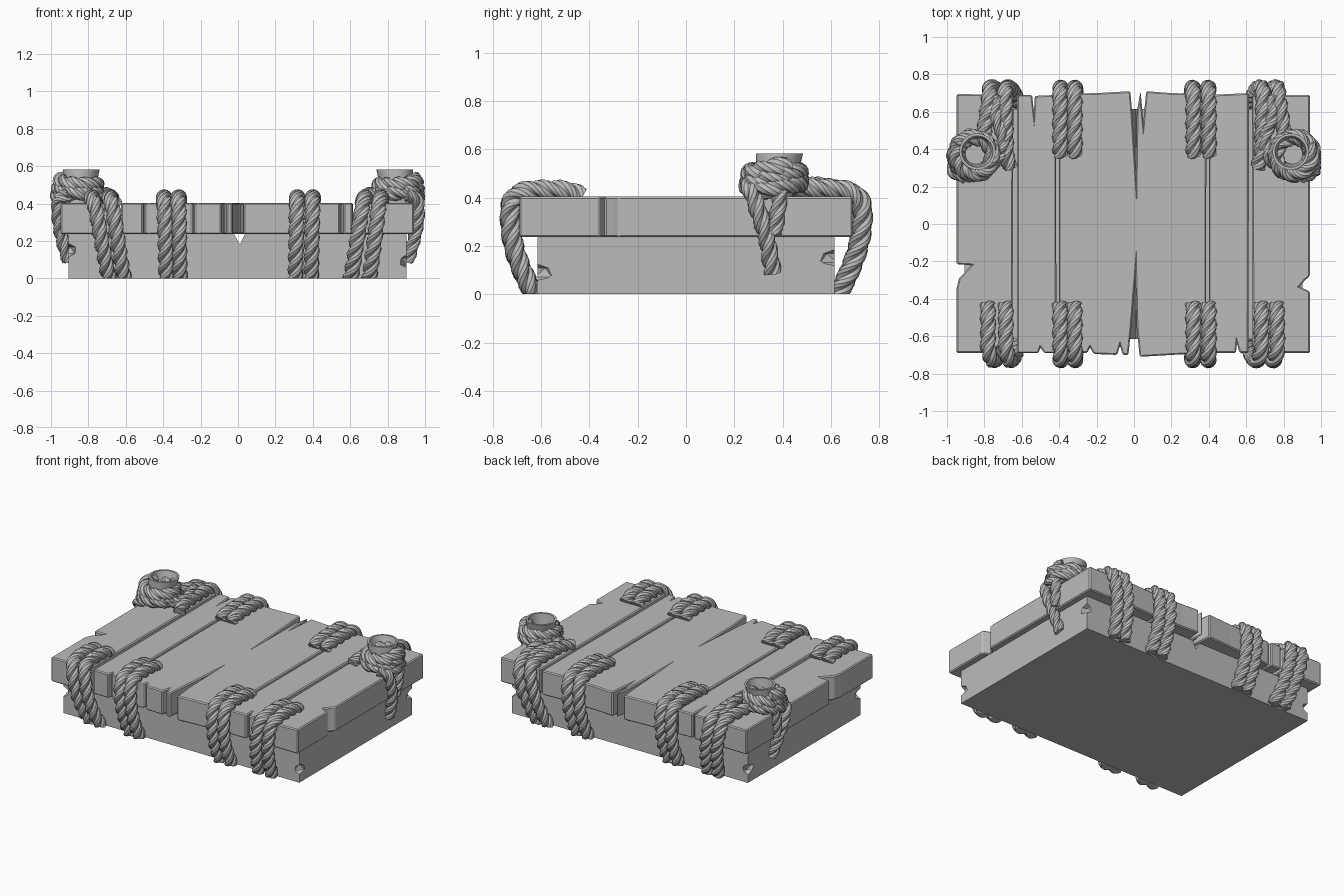
import bpy, bmesh, math
from mathutils import Vector, Matrix

cube = bpy.data.objects.get("Cube")
if cube:
    bpy.data.objects.remove(cube, do_unlink=True)

grey = bpy.data.materials.new("weathered grey")
grey.use_nodes = True
grey.diffuse_color = (0.5, 0.5, 0.5, 1)
grey.node_tree.nodes["Principled BSDF"].inputs["Base Color"].default_value = (0.5, 0.5, 0.5, 1)


def finish(bm, name, smooth=None):
    bmesh.ops.recalc_face_normals(bm, faces=bm.faces)
    mesh = bpy.data.meshes.new(name)
    bm.to_mesh(mesh)
    bm.free()
    mesh.materials.append(grey)
    obj = bpy.data.objects.new(name, mesh)
    bpy.context.collection.objects.link(obj)
    if smooth:
        bpy.ops.object.select_all(action='DESELECT')
        obj.select_set(True)
        bpy.context.view_layer.objects.active = obj
        bpy.ops.object.shade_smooth_by_angle(angle=math.radians(smooth))
    return obj


def prism(name, outline, start, depth, bevel=0.007):
    """Extrude a closed outline of 3D points by the depth vector."""
    bm = bmesh.new()
    face = bm.faces.new([bm.verts.new(Vector(p) + Vector(start)) for p in outline])
    top = bmesh.ops.extrude_face_region(bm, geom=[face])
    bmesh.ops.translate(bm, vec=depth,
                        verts=[g for g in top["geom"] if isinstance(g, bmesh.types.BMVert)])
    obj = finish(bm, name)
    if bevel:
        mod = obj.modifiers.new("worn edges", 'BEVEL')
        mod.width, mod.segments = bevel, 1
        mod.limit_method, mod.angle_limit = 'ANGLE', math.radians(50)
    return obj


def plank(name, points):
    return prism(name, [(x, y, 0) for x, y in points], (0, 0, 0.236), (0, 0, 0.168))


# Lower block with a split along the top
half = [(-0.905, 0), (0.9, 0), (0.9, 0.234), (0.035, 0.234), (0.01, 0.18), (-0.02, 0.234), (-0.905, 0.234)]
base = prism("lower_block", [(x, 0, z) for x, z in half], (0, -0.615, 0), (0, 1.23, 0), 0)

# Chipped corners of the lower block
bm = bmesh.new()
for sx in (-1, 1):
    for sy in (-1, 1):
        spot = Matrix.Translation((sx * 0.91, sy * 0.625, 0.12 + 0.03 * sx * sy))
        size = Matrix.Diagonal((0.05, 0.08, 0.04, 1))
        bmesh.ops.create_icosphere(bm, subdivisions=1, radius=1, matrix=spot @ size)
cutter = finish(bm, "corner_chip_cutter")
cutter.hide_render = True
cutter.hide_viewport = True
cutter.display_type = 'WIRE'
chip = base.modifiers.new("chipped corners", 'BOOLEAN')
chip.operation, chip.object, chip.solver = 'DIFFERENCE', cutter, 'EXACT'

# Top planks, with nicks and splits in their outlines
plank("outer_plank_right", [(-0.948, -0.69), (-0.74, -0.69), (-0.73, -0.66), (-0.715, -0.69),
                            (-0.65, -0.69), (-0.645, 0.69), (-0.948, 0.695),
                            (-0.948, -0.215), (-0.87, -0.22), (-0.935, -0.29), (-0.948, -0.34)])
plank("inner_plank_right", [(-0.625, -0.69), (-0.51, -0.69), (-0.5, -0.66), (-0.48, -0.69),
                            (-0.415, -0.69), (-0.417, 0.69), (-0.53, 0.685), (-0.535, 0.6),
                            (-0.545, 0.69), (-0.625, 0.69)])
plank("middle_plank", [(-0.402, -0.685), (-0.25, -0.69), (-0.235, -0.66), (-0.215, -0.695),
                       (-0.09, -0.7), (-0.075, -0.65), (-0.06, -0.7), (-0.03, -0.7), (-0.015, -0.56),
                       (0.008, -0.28), (0.014, -0.55), (0.03, -0.71), (0.2, -0.7), (0.385, -0.69),
                       (0.387, 0.695), (0.2, 0.7), (0.065, 0.71), (0.05, 0.55), (0.035, 0.71),
                       (0.015, 0.6), (0.01, 0.28), (-0.01, 0.6), (-0.02, 0.71), (-0.2, 0.7), (-0.402, 0.695)])
plank("inner_plank_left", [(0.4, -0.69), (0.545, -0.69), (0.55, -0.64), (0.565, -0.69),
                           (0.612, -0.69), (0.615, 0.7), (0.4, 0.69)])
plank("outer_plank_left", [(0.635, -0.69), (0.94, -0.69), (0.94, -0.36), (0.885, -0.335),
                           (0.915, -0.3), (0.94, -0.28), (0.94, 0.69), (0.63, 0.69)])


def spline(points, step=0.012):
    """Even samples along a smooth curve through the points."""
    p = [Vector(q) for q in points]
    p = [p[0] * 2 - p[1]] + p + [p[-1] * 2 - p[-2]]
    out = []
    for a, b, c, d in zip(p, p[1:], p[2:], p[3:]):
        n = max(2, round((c - b).length / step))
        for i in range(n):
            t = i / n
            out.append(0.5 * (2 * b + (c - a) * t + (2 * a - 5 * b + 4 * c - d) * t * t
                              + (3 * b - a - 3 * c + d) * t ** 3))
    return out + [p[-2]]


def rope(name, points, radius=0.043, pitch=0.22, sides=12):
    """Sweep a twisting three-strand section along the path."""
    path = spline(points)
    bm = bmesh.new()
    tangent = (path[1] - path[0]).normalized()
    normal = tangent.orthogonal().normalized()
    rings, run = [], 0
    for i, p in enumerate(path):
        new = (path[min(i + 1, len(path) - 1)] - path[max(i - 1, 0)]).normalized()
        normal = (tangent.rotation_difference(new) @ normal).normalized()
        tangent = new
        side = tangent.cross(normal)
        run += (p - path[i - 1]).length if i else 0
        ring = []
        for k in range(sides):
            a = math.tau * k / sides
            r = radius * (0.7 + 0.32 * abs(math.sin(1.5 * a)))
            b = a + math.tau * run / pitch
            v = p + r * (math.cos(b) * normal + math.sin(b) * side)
            v.z = max(v.z, 0)
            ring.append(bm.verts.new(v))
        rings.append(ring)
    for r0, r1 in zip(rings, rings[1:]):
        for k in range(sides):
            j = (k + 1) % sides
            bm.faces.new((r0[k], r0[j], r1[j], r1[k]))
    bm.faces.new(rings[0])
    bm.faces.new(rings[-1])
    return finish(bm, name, 38)


def lashing(name, x_top, x_low, y_end, sy):
    """Rope from the plank top, over the edge and down to the ground."""
    profile = [(y_end, 0.4), (y_end + 0.05, 0.425), (0.56, 0.432), (0.67, 0.425), (0.722, 0.38),
               (0.726, 0.28), (0.708, 0.18), (0.67, 0.08), (0.628, 0)]
    pts = []
    for i, (y, z) in enumerate(profile):
        t = max(0, (i - 3) / 5)
        pts.append((x_top + (x_low - x_top) * t, sy * y, z))
    rope(name, pts)


# Paired lashings: top x, bottom x, top end distance, front or back
for label, x_top, x_low, y_end, sy in (
        ("front_outer_right", (-0.78, -0.685), (-0.69, -0.61), 0.43, -1),
        ("front_inner_right", (-0.395, -0.317), (-0.385, -0.312), 0.43, -1),
        ("front_inner_left", (0.317, 0.4), (0.305, 0.39), 0.43, -1),
        ("front_outer_left", (0.68, 0.765), (0.6, 0.7), 0.43, -1),
        ("back_inner_right", (-0.395, -0.317), (-0.385, -0.312), 0.37, 1),
        ("back_inner_left", (0.317, 0.4), (0.305, 0.39), 0.37, 1)):
    for n in range(2):
        lashing(f"{label}_rope_{n + 1}", x_top[n], x_low[n], y_end, sy)

# Mooring posts with coils, tails and back lashings on both sides
for label, s in (("right", -1), ("left", 1)):
    cx, cy = 0.855, 0.365
    # Hollow flared post
    bm = bmesh.new()
    loops = []
    for r, z, shift in ((0.075, 0.4, 0), (0.098, 0.583, 0.022), (0.084, 0.583, 0.022), (0.055, 0.45, 0.01)):
        loops.append([bm.verts.new((s * (cx - shift * 0.8 + r * math.cos(a)), cy + shift + r * math.sin(a), z))
                      for a in (math.tau * k / 20 for k in range(20))])
    for l0, l1 in zip(loops, loops[1:]):
        for k in range(20):
            j = (k + 1) % 20
            bm.faces.new((l0[k], l0[j], l1[j], l1[k]))
    bm.faces.new(loops[0])
    bm.faces.new(loops[-1])
    finish(bm, f"post_{label}", 40)

    # Coil round the post
    coil = []
    for i in range(28):
        a = -0.9 + math.tau * i / 12
        t = i / 27
        r = 0.105 - 0.012 * t
        coil.append((s * (cx + r * math.cos(a)), cy + r * math.sin(a),
                     0.438 + 0.085 * t + 0.012 * math.sin(a)))
    rope(f"coil_{label}", coil, 0.046)

    # Hanging tails
    rope(f"long_tail_{label}", [(s * x, y, z) for x, y, z in (
        (0.9, 0.25, 0.45), (0.955, 0.275, 0.42), (0.962, 0.3, 0.34), (0.95, 0.33, 0.25),
        (0.93, 0.345, 0.17), (0.905, 0.358, 0.09))], 0.038)
    rope(f"short_tail_{label}", [(s * x, y, z) for x, y, z in (
        (0.92, 0.4, 0.47), (0.958, 0.39, 0.42), (0.96, 0.38, 0.34), (0.948, 0.365, 0.25))], 0.034)

    # Back lashings leading from the coil
    drop = ((0.724, 0.38), (0.728, 0.28), (0.708, 0.18), (0.67, 0.08), (0.628, 0))
    for n, lead, x0, x1 in (
            (1, [(0.8, 0.43, 0.45), (0.8, 0.5, 0.44), (0.785, 0.6, 0.435), (0.775, 0.67, 0.425)], 0.77, 0.69),
            (2, [(0.66, 0.3, 0.41), (0.68, 0.37, 0.43), (0.685, 0.5, 0.435), (0.69, 0.67, 0.425)], 0.685, 0.61)):
        pts = lead + [(x0 + (x1 - x0) * i / 4, y, z) for i, (y, z) in enumerate(drop)]
        rope(f"back_outer_{label}_rope_{n}", [(s * x, y, z) for x, y, z in pts])
    # Strand joining the coil to the inner lashing
    rope(f"cross_strand_{label}", [(s * x, y, z) for x, y, z in (
        (0.79, 0.3, 0.45), (0.72, 0.36, 0.445), (0.7, 0.46, 0.45), (0.74, 0.58, 0.445), (0.73, 0.68, 0.42))], 0.038)
